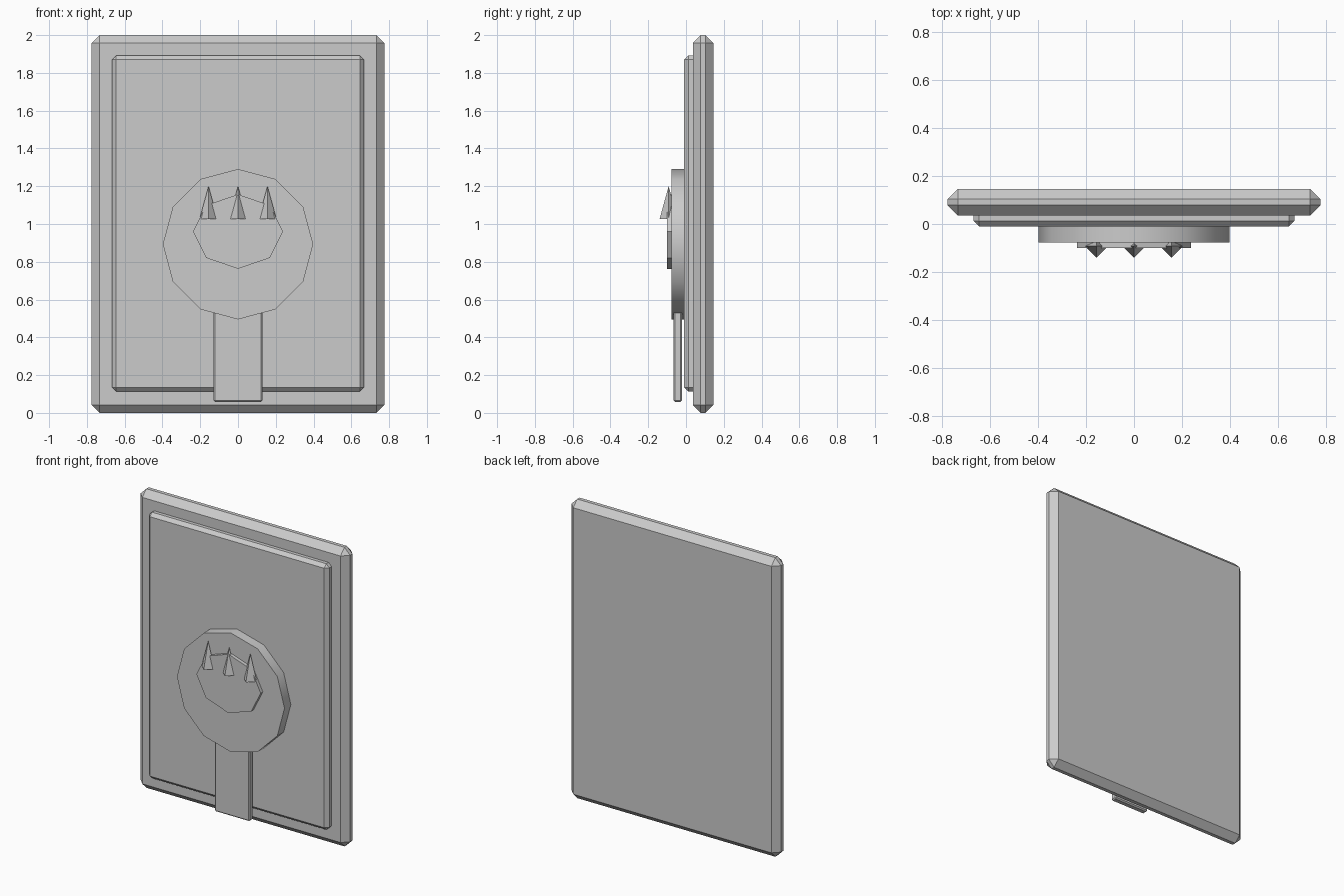
import bpy
import math

cube = bpy.data.objects.get("Cube")
if cube:
    bpy.data.objects.remove(cube, do_unlink=True)

# One plain grey for every part
GREY = (0.6, 0.6, 0.6, 1)
grey = bpy.data.materials.new("plain grey")
grey.use_nodes = True
grey.diffuse_color = GREY
grey.node_tree.nodes["Principled BSDF"].inputs["Base Color"].default_value = GREY


def finish(name):
    ob = bpy.context.object
    ob.name = name
    ob.data.materials.append(grey)
    return ob


def slab(name, x, y, z, bevel):
    """Box between the given (min, max) limits with chamfered edges."""
    limits = (x, y, z)
    bpy.ops.mesh.primitive_cube_add(size=1, location=[(a + b) / 2 for a, b in limits])
    ob = finish(name)
    ob.scale = [b - a for a, b in limits]
    bpy.ops.object.transform_apply(location=False, rotation=False, scale=True)
    mod = ob.modifiers.new("chamfer", "BEVEL")
    mod.width = bevel
    mod.segments = 1
    return ob


def disc(name, sides, rx, rz, z, front, back):
    """Upright prism facing the front, with a corner pointing up."""
    bpy.ops.mesh.primitive_cylinder_add(
        vertices=sides, radius=1, depth=back - front,
        location=(0, (front + back) / 2, z), rotation=(math.pi / 2, 0, 0))
    ob = finish(name)
    ob.scale = (rx, rz, 1)
    bpy.ops.object.transform_apply(location=False, rotation=True, scale=True)
    return ob


# Backing board and raised panel
slab("frame", (-0.775, 0.775), (0.036, 0.145), (0, 2), 0.042)
slab("panel", (-0.667, 0.667), (-0.01, 0.08), (0.113, 1.892), 0.022)

# Stem hanging from the medallion
slab("stem", (-0.13, 0.13), (-0.065, -0.022), (0.058, 0.7), 0.008)

# Round medallion with a smooth rim
disc("medallion", 12, 0.398, 0.398, 0.893, -0.077, 0.0)
bpy.ops.object.shade_smooth_by_angle(angle=math.radians(35))

# Raised oval emblem
disc("emblem", 8, 0.238, 0.197, 0.96, -0.1, -0.06)

# Three crown points
for side, x in (("right", -0.156), ("middle", 0), ("left", 0.156)):
    bpy.ops.mesh.primitive_cone_add(vertices=4, radius1=0.048, radius2=0,
                                    depth=0.175, location=(x, -0.092, 1.113))
    finish(f"crown_point_{side}")
